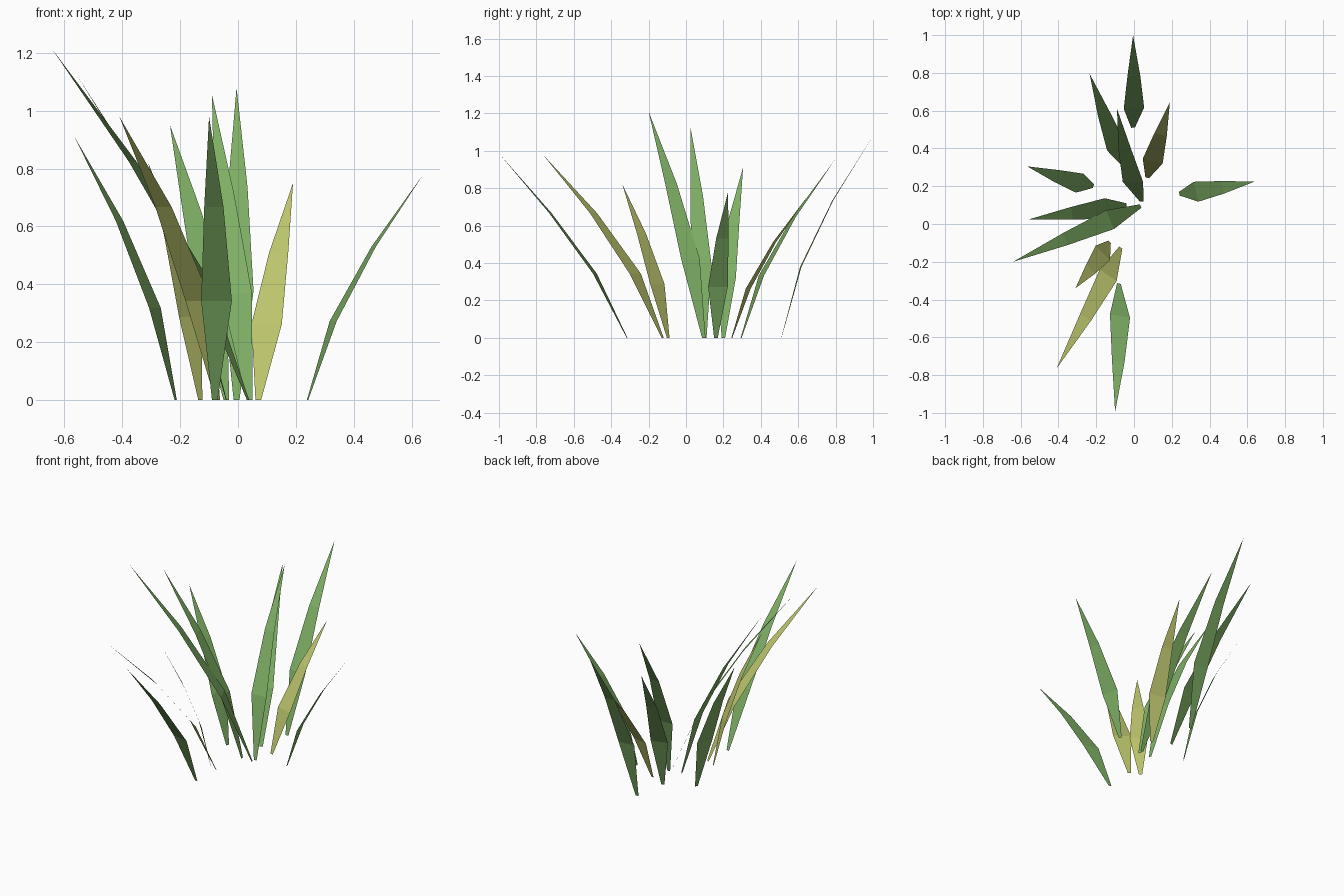
import bpy
from math import radians, sin, cos
from mathutils import Vector

if "Cube" in bpy.data.objects:
    bpy.data.objects.remove(bpy.data.objects["Cube"])


def material(name, rgb):
    m = bpy.data.materials.new(name)
    m.diffuse_color = (*rgb, 1)
    m.use_nodes = True
    m.node_tree.nodes["Principled BSDF"].inputs["Base Color"].default_value = m.diffuse_color
    return m


GREEN = material("leaf_green", (0.21, 0.43, 0.13))
OLIVE = material("leaf_olive", (0.50, 0.55, 0.15))


def blade(name, base, tip, yaw, bend, mat):
    """Flat three-segment leaf: curves forward along yaw, leans straight sideways."""
    a = radians(yaw)
    fwd, side = Vector((cos(a), sin(a), 0)), Vector((sin(a), -cos(a), 0))
    root = Vector((*base, 0))
    reach = Vector(tip) - root
    run, lean, height = reach.dot(fwd), reach.dot(side), reach.z
    verts = []
    # (height fraction, forward fraction, half width)
    for h, f, w in ((0, 0, 0.01), (0.35, bend, 0.054), (0.68, bend + 0.35, 0.034)):
        mid = root + fwd * run * f + side * lean * h + Vector((0, 0, height * h))
        verts += [mid - side * w, mid + side * w]
    verts.append(Vector(tip))
    mesh = bpy.data.meshes.new(name)
    mesh.from_pydata(verts, [], [(0, 2, 3, 1), (2, 4, 5, 3), (4, 6, 5)])
    mesh.flip_normals()
    mesh.materials.append(mat)
    obj = bpy.data.objects.new(name, mesh)
    bpy.context.collection.objects.link(obj)


# base xy, tip xyz, facing angle, forward bend, colour
BLADES = [
    ((-0.005, 0.51), (-0.005, 1.00, 1.08), 94, 0.21, GREEN),
    ((-0.04, 0.295), (-0.235, 0.795, 0.95), 105, 0.22, GREEN),
    ((0.04, 0.12), (-0.09, 0.61, 1.055), 90, 0.21, GREEN),
    ((0.07, 0.245), (0.19, 0.645, 0.75), 76, 0.22, OLIVE),
    ((0.24, 0.16), (0.64, 0.225, 0.78), 13, 0.22, GREEN),
    ((-0.215, 0.20), (-0.565, 0.305, 0.91), 158, 0.20, GREEN),
    ((-0.04, 0.10), (-0.555, 0.025, 1.12), 187, 0.21, GREEN),
    ((0.035, 0.095), (-0.64, -0.20, 1.21), 203, 0.24, GREEN),
    ((-0.13, -0.095), (-0.31, -0.34, 0.82), 225, 0.22, OLIVE),
    ((-0.07, -0.125), (-0.41, -0.765, 0.98), 236, 0.22, OLIVE),
    ((-0.08, -0.315), (-0.10, -0.995, 0.98), 259, 0.25, GREEN),
]
for i, b in enumerate(BLADES, 1):
    blade(f"grass_blade_{i:02d}", *b)
